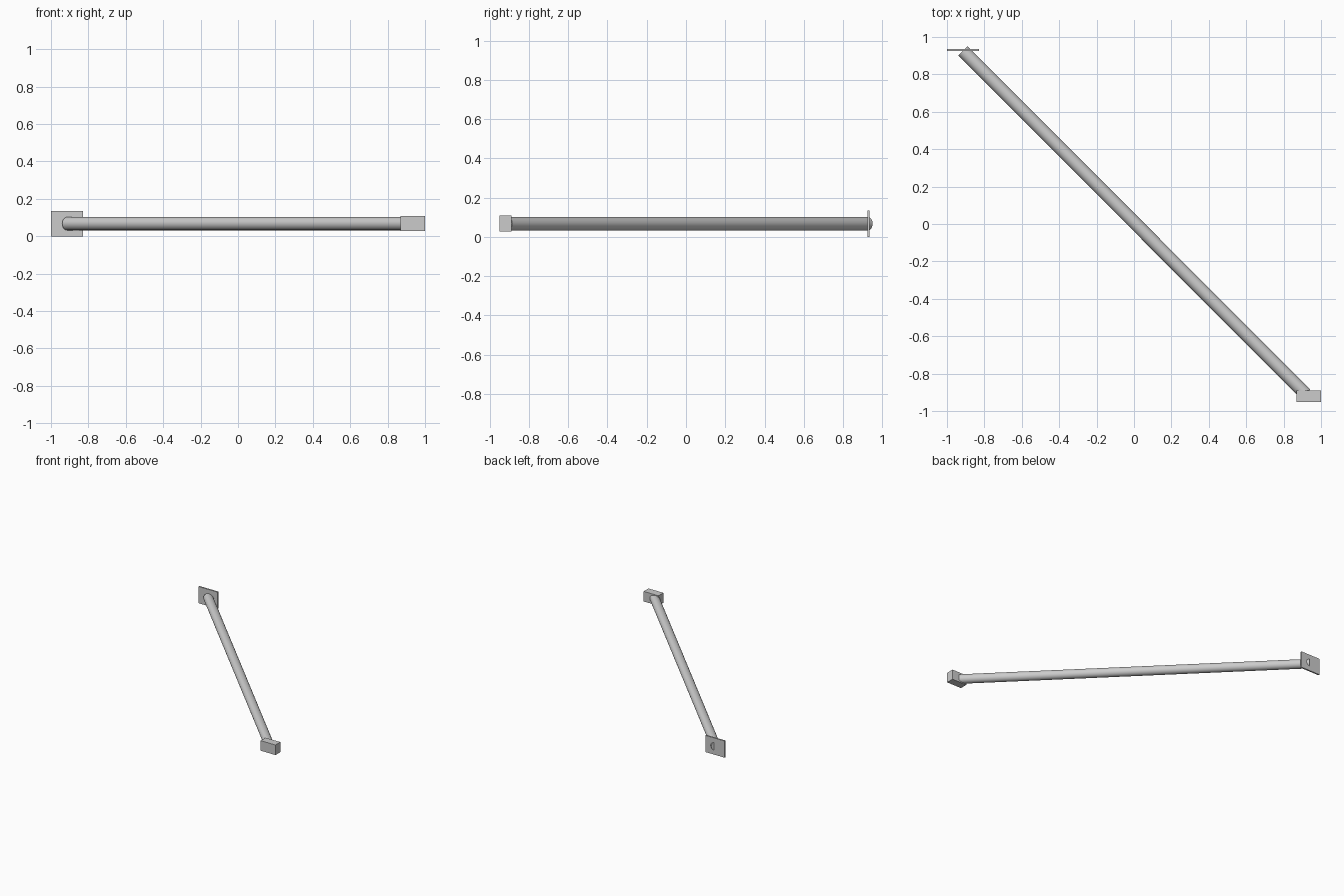
import bpy
import math
from mathutils import Vector

if "Cube" in bpy.data.objects:
    bpy.data.objects.remove(bpy.data.objects["Cube"])

AXIS_Z = 0.067


def box(name, lo, hi):
    lo, hi = Vector(lo), Vector(hi)
    bpy.ops.mesh.primitive_cube_add(size=1, location=(lo + hi) / 2)
    ob = bpy.context.object
    ob.name = name
    ob.scale = hi - lo
    bpy.ops.object.transform_apply(location=False, rotation=False, scale=True)
    return ob


def rod(name, start, end, radius):
    start, end = Vector(start), Vector(end)
    d = end - start
    bpy.ops.mesh.primitive_cylinder_add(vertices=48, radius=radius, depth=d.length,
                                        location=(start + end) / 2)
    ob = bpy.context.object
    ob.name = name
    ob.rotation_euler = d.to_track_quat('Z', 'Y').to_euler()
    bpy.ops.object.shade_smooth_by_angle(angle=math.radians(30))
    return ob


# Thin mounting plate at the back left
box("mounting_plate", (-1.0, 0.924, 0.0), (-0.828, 0.936, 0.134))

# End block at the front right
box("end_block", (0.868, -0.951, 0.027), (1.0, -0.889, 0.108))

# Diagonal bar, its flat end poking through the plate
rod("diagonal_bar", (-0.915, 0.926, AXIS_Z), (0.918, -0.910, AXIS_Z), 0.035)
